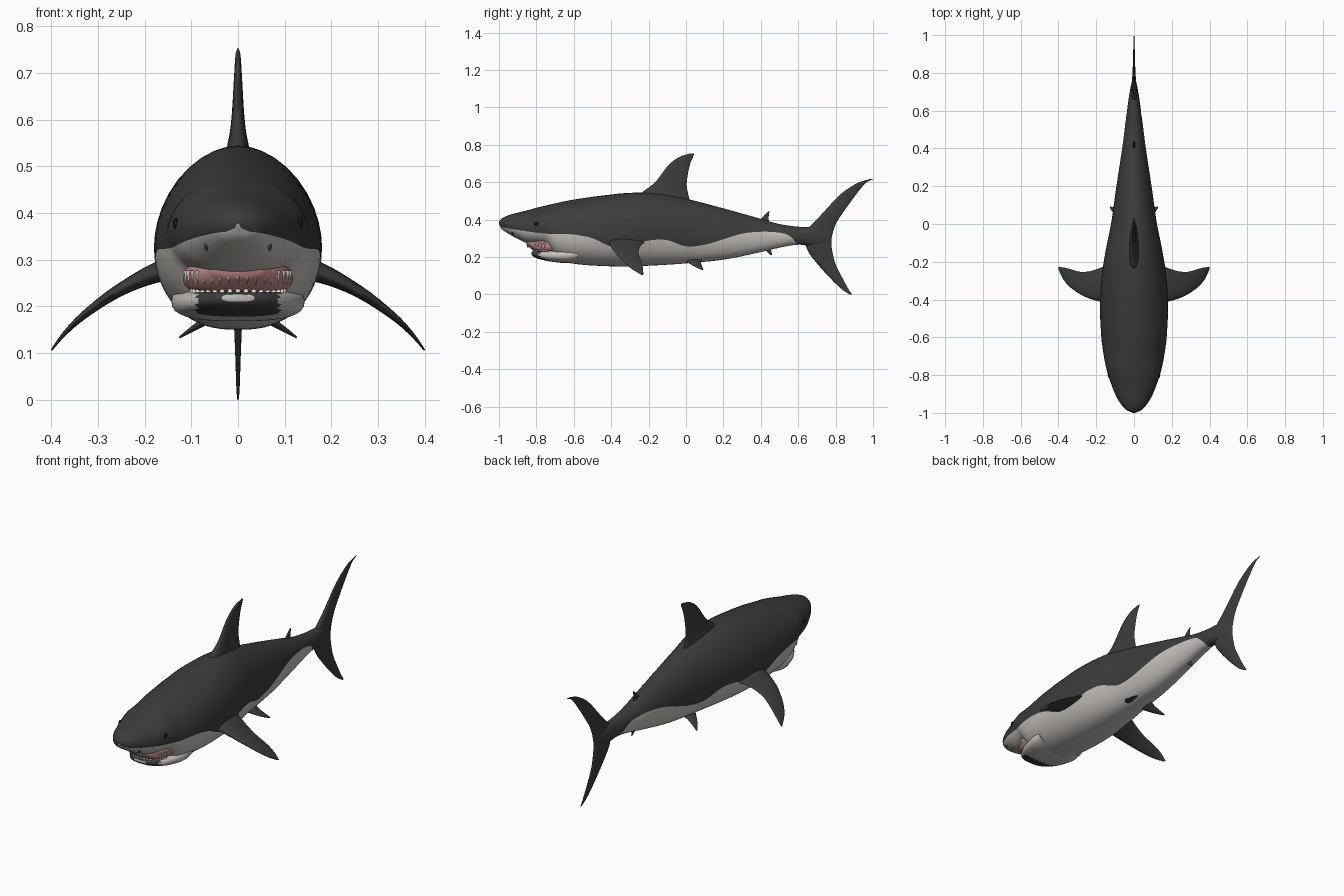
import bpy, bmesh, math
from mathutils import Matrix, Vector

cube = bpy.data.objects.get("Cube")
if cube:
    bpy.data.objects.remove(cube, do_unlink=True)


def material(name, *rgb):
    mat = bpy.data.materials.new(name)
    mat.use_nodes = True
    mat.diffuse_color = (*rgb, 1)
    mat.node_tree.nodes["Principled BSDF"].inputs["Base Color"].default_value = (*rgb, 1)
    return mat


DARK = material("charcoal skin", .045, .045, .045)
PALE = material("pale belly", .55, .52, .49)
PINK = material("pink gums", .55, .26, .25)
TOOTH = material("ivory teeth", .78, .75, .7)
BLACK = material("black eyes", .008, .008, .008)


def sample(rows, key):
    """Smooth interpolation of table rows, keyed on their first column."""
    last = len(rows) - 1
    key = min(max(key, rows[0][0]), rows[-1][0])
    i = max(n for n in range(last) if rows[n][0] <= key)
    a, b = rows[i], rows[i + 1]
    before, after = rows[max(i - 1, 0)], rows[min(i + 2, last)]
    step = b[0] - a[0]
    u = (key - a[0]) / step
    result = []
    for c in range(1, len(a)):
        m0 = (b[c] - before[c]) / (b[0] - before[0]) * step
        m1 = (after[c] - a[c]) / (after[0] - a[0]) * step
        result.append((2*u**3 - 3*u**2 + 1) * a[c] + (u**3 - 2*u**2 + u) * m0
                      + (3*u**2 - 2*u**3) * b[c] + (u**3 - u**2) * m1)
    return result


def finish(name, bm, mats):
    bmesh.ops.recalc_face_normals(bm, faces=bm.faces)
    mesh = bpy.data.meshes.new(name)
    bm.to_mesh(mesh)
    bm.free()
    for mat in mats:
        mesh.materials.append(mat)
    obj = bpy.data.objects.new(name, mesh)
    bpy.context.collection.objects.link(obj)
    mesh.shade_smooth()
    mesh.set_sharp_from_angle(angle=math.radians(60))
    return obj


def loft(name, rings, mats, rule=None):
    """Skin closed rings; rule(column, centre) picks the material slot."""
    bm = bmesh.new()
    loops = [[bm.verts.new(p) for p in ring] for ring in rings]
    count = len(loops[0])
    for a, b in zip(loops, loops[1:]):
        for j in range(count):
            k = (j + 1) % count
            face = bm.faces.new((a[j], a[k], b[k], b[j]))
            if rule:
                face.material_index = rule(j, face.calc_center_median())
    bm.faces.new(loops[0])
    bm.faces.new(loops[-1])
    return finish(name, bm, mats)


# Body: y, top, bottom, half width
BODY = [(-1, .387, .377, .006), (-.985, .406, .35, .04), (-.95, .423, .325, .072),
        (-.9, .437, .297, .1), (-.85, .449, .274, .12), (-.8, .463, .266, .137),
        (-.75, .475, .256, .15), (-.72, .482, .218, .156), (-.68, .491, .184, .163),
        (-.6, .507, .164, .173), (-.45, .528, .152, .18), (-.3, .543, .15, .174),
        (-.15, .541, .156, .152), (0, .512, .166, .122), (.2, .46, .186, .093),
        (.4, .404, .226, .063), (.5, .376, .25, .05), (.6, .362, .266, .037),
        (.68, .36, .258, .026), (.75, .345, .265, .012), (.77, .32, .28, .004)]
# Height of the line between dark back and pale belly
LINE = [(-1, .362), (-.9, .345), (-.75, .325), (-.6, .32), (-.5, .3), (-.4, .257),
        (-.3, .257), (-.2, .288), (-.1, .29), (0, .257), (.1, .266), (.2, .295),
        (.3, .325), (.4, .335), (.5, .33), (.56, .31), (.6, .26)]
UPPER, LOWER = 12, 14


def body_point(y, z, lower_power=.8):
    """Point on the flank at a given height."""
    top, bottom, half = sample(BODY, y)
    mid = bottom + .46 * (top - bottom)
    s = (z - mid) / ((top - mid) if z > mid else (mid - bottom))
    s = max(-1, min(1, s))
    c = math.sqrt(max(0, 1 - s * s))
    return half * c ** (1.05 if s > 0 else lower_power), y, mid + s * ((top - mid) if s > 0 else (mid - bottom))


def body_ring(y):
    top, bottom, half = sample(BODY, y)
    mid = bottom + .46 * (top - bottom)
    line = sample(LINE, y)[0]
    edge = (line - mid) / ((top - mid) if line > mid else (mid - bottom))
    split = math.asin(max(-.96, min(.9, edge)))
    quarter = math.pi / 2
    angles = [quarter + (split - quarter) * i / UPPER for i in range(UPPER)]
    angles += [split + (-quarter - split) * i / LOWER for i in range(LOWER + 1)]
    side = [body_point(y, mid + math.sin(t) * ((top - mid) if t > 0 else (mid - bottom)))
            for t in angles]
    return side + [(-x, yy, z) for x, yy, z in reversed(side[1:-1])]


RINGS = 110
body_ys = [-1 + 1.77 * (i / RINGS) ** 1.25 for i in range(RINGS + 1)]
total = 2 * (UPPER + LOWER)
loft("body", [body_ring(y) for y in body_ys], [DARK, PALE],
     lambda j, c: int(UPPER <= j < total - UPPER and c.y < .595))


def capsule(name, rows, mats, rule=None, steps=20, sides=32):
    """Rounded-box loft along y from rows of y, top, bottom, half width."""
    rings = []
    for i in range(steps + 1):
        y = rows[0][0] + (rows[-1][0] - rows[0][0]) * i / steps
        top, bottom, half = sample(rows, y)
        ring = []
        for j in range(sides):
            c, s = math.cos(math.tau * j / sides), math.sin(math.tau * j / sides)
            ring.append((half * math.copysign(abs(c) ** .7, c), y,
                         (top + bottom) / 2 + (top - bottom) / 2 * math.copysign(abs(s) ** .8, s)))
        rings.append(ring)
    return loft(name, rings, mats, rule)


# Lower jaw with a dark chin, and the pink mouth above it
capsule("lower_jaw", [(-.825, .226, .21, .035), (-.81, .232, .198, .065), (-.77, .236, .185, .098),
                      (-.72, .24, .175, .122), (-.64, .25, .168, .142), (-.58, .26, .175, .14)],
        [PALE, DARK], lambda j, c: int(c.y < -.74 and abs(c.x) < .088))
capsule("mouth_lining", [(-.852, .3, .266, .05), (-.82, .305, .238, .08), (-.78, .31, .222, .104),
                         (-.72, .31, .218, .118), (-.66, .3, .22, .12)], [PINK])


# Teeth in two curved rows
def teeth(name, wide, deep, base, height, count=17):
    bm = bmesh.new()
    for i in range(count):
        t = math.pi * (.06 + .88 * i / (count - 1))
        spot = Vector((wide * math.cos(t), -.735 - deep * math.sin(t), base + height / 2))
        turn = Matrix.Rotation(math.pi if height < 0 else 0, 4, 'X')
        bmesh.ops.create_cone(bm, cap_ends=True, segments=6, radius1=.0065, radius2=.0005,
                              depth=abs(height), matrix=Matrix.Translation(spot) @ turn)
    finish(name, bm, [TOOTH])


teeth("upper_teeth", .113, .112, .277, -.03)
teeth("lower_teeth", .1, .08, .23, .022)


def fin(name, rows, normal=(1, 0, 0), side=1, mat=DARK, steps=28, sides=20):
    """Tapered fin; rows of x, z, leading y, trailing y, half thickness."""
    keyed = [(i, *row) for i, row in enumerate(rows)]
    rings = []
    for i in range(steps + 1):
        x, z, lead, trail, thick = sample(keyed, (len(rows) - 1) * i / steps)
        ring = []
        for j in range(sides):
            a = math.tau * j / sides
            c = (1 - math.cos(a)) / 2
            off = thick * math.sin(a) * (1.25 - .7 * c)
            ring.append((side * (x + normal[0] * off), lead + (trail - lead) * c, z + normal[2] * off))
        rings.append(ring)
    return loft(name, rings, [mat])


# Fins on the centre line
fin("dorsal_fin", [(0, .48, -.3, .025, .042), (0, .545, -.235, .01, .024), (0, .6, -.165, .004, .015),
                   (0, .69, -.095, .02, .009), (0, .735, -.035, .038, .006), (0, .753, .022, .043, .002)])
fin("second_dorsal_fin", [(0, .375, .36, .45, .012), (0, .4, .395, .442, .007),
                          (0, .425, .42, .443, .004), (0, .442, .438, .447, .001)])
fin("anal_fin", [(0, .265, .39, .46, .012), (0, .24, .42, .455, .007), (0, .212, .45, .461, .001)])
fin("tail_fin", [(0, 0, .876, .888, .002), (0, .03, .83, .868, .004), (0, .09, .768, .835, .006),
                 (0, .16, .705, .8, .009), (0, .225, .655, .783, .014), (0, .28, .635, .777, .018),
                 (0, .33, .63, .785, .018), (0, .385, .685, .805, .014), (0, .45, .745, .848, .009),
                 (0, .535, .825, .91, .006), (0, .595, .915, .96, .004), (0, .616, .982, 1, .002)])

# Paired fins, eyes and nostrils
for label, side in (("left", 1), ("right", -1)):
    fin(label + "_pectoral_fin",
        [(.13, .285, -.42, -.21, .03), (.185, .268, -.41, -.235, .022), (.235, .245, -.395, -.25, .016),
         (.285, .215, -.372, -.253, .012), (.34, .173, -.333, -.238, .008),
         (.375, .138, -.292, -.23, .005), (.4, .106, -.24, -.228, .002)], (.5, 0, .85), side)
    fin(label + "_pelvic_fin",
        [(.03, .195, -.02, .09, .014), (.065, .172, .01, .08, .01),
         (.1, .15, .047, .086, .006), (.126, .133, .083, .094, .002)], (.5, 0, .85), side)
    for part, y, z, scale in (("eye", -.8, .378, (.005, .013, .012)),
                              ("nostril", -.925, .328, (.004, .007, .009))):
        bm = bmesh.new()
        x, y, z = body_point(y, z)
        bmesh.ops.create_uvsphere(bm, u_segments=16, v_segments=10, radius=1,
                                  matrix=Matrix.Translation((side * x, y, z)) @ Matrix.Diagonal((*scale, 1)))
        finish(label + "_" + part, bm, [BLACK if part == "eye" else DARK])
